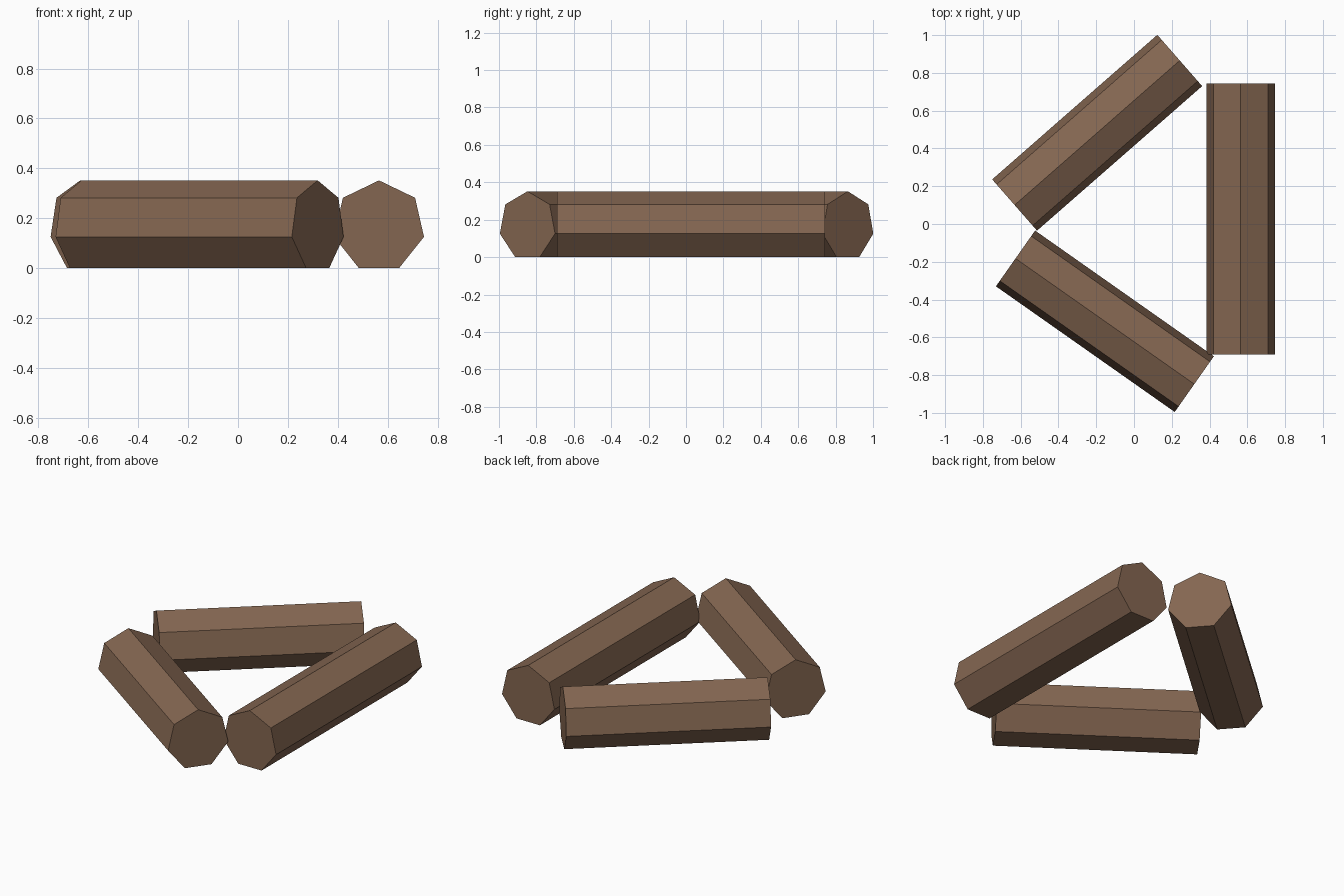
import bpy
import bmesh
from math import cos, sin, pi, radians
from mathutils import Matrix, Vector

cube = bpy.data.objects.get("Cube")
if cube:
    bpy.data.objects.remove(cube, do_unlink=True)

SIDES = 7
RADIUS = 0.185

# Bark brown, used on every log
bark = bpy.data.materials.new("bark_brown")
bark.use_nodes = True
colour = (0.23, 0.133, 0.082, 1)
bark.diffuse_color = colour
bark.node_tree.nodes["Principled BSDF"].inputs["Base Color"].default_value = colour


def make_log(name, x, y, length, angle):
    """Seven-sided log lying on a flat side, with its axis at angle from +x."""
    bm = bmesh.new()
    ring = []
    for i in range(SIDES):
        a = 2 * pi * i / SIDES
        ring.append(bm.verts.new((-length / 2, RADIUS * sin(a), RADIUS * cos(a))))
    end = bm.faces.new(ring)
    extruded = bmesh.ops.extrude_face_region(bm, geom=[end], use_keep_orig=True)
    verts = [v for v in extruded["geom"] if isinstance(v, bmesh.types.BMVert)]
    bmesh.ops.translate(bm, verts=verts, vec=Vector((length, 0, 0)))
    bmesh.ops.recalc_face_normals(bm, faces=bm.faces[:])
    mesh = bpy.data.meshes.new(name)
    bm.to_mesh(mesh)
    bm.free()
    mesh.materials.append(bark)
    log = bpy.data.objects.new(name, mesh)
    bpy.context.collection.objects.link(log)
    log.matrix_world = (Matrix.Translation((x, y, RADIUS * cos(pi / SIDES)))
                        @ Matrix.Rotation(radians(angle), 4, "Z"))


# Three logs laid in a triangle
make_log("left_log", 0.565, 0.027, 1.435, 90)
make_log("back_log", -0.195, 0.483, 1.162, 41.2)
make_log("front_log", -0.154, -0.515, 1.157, -35.1)
